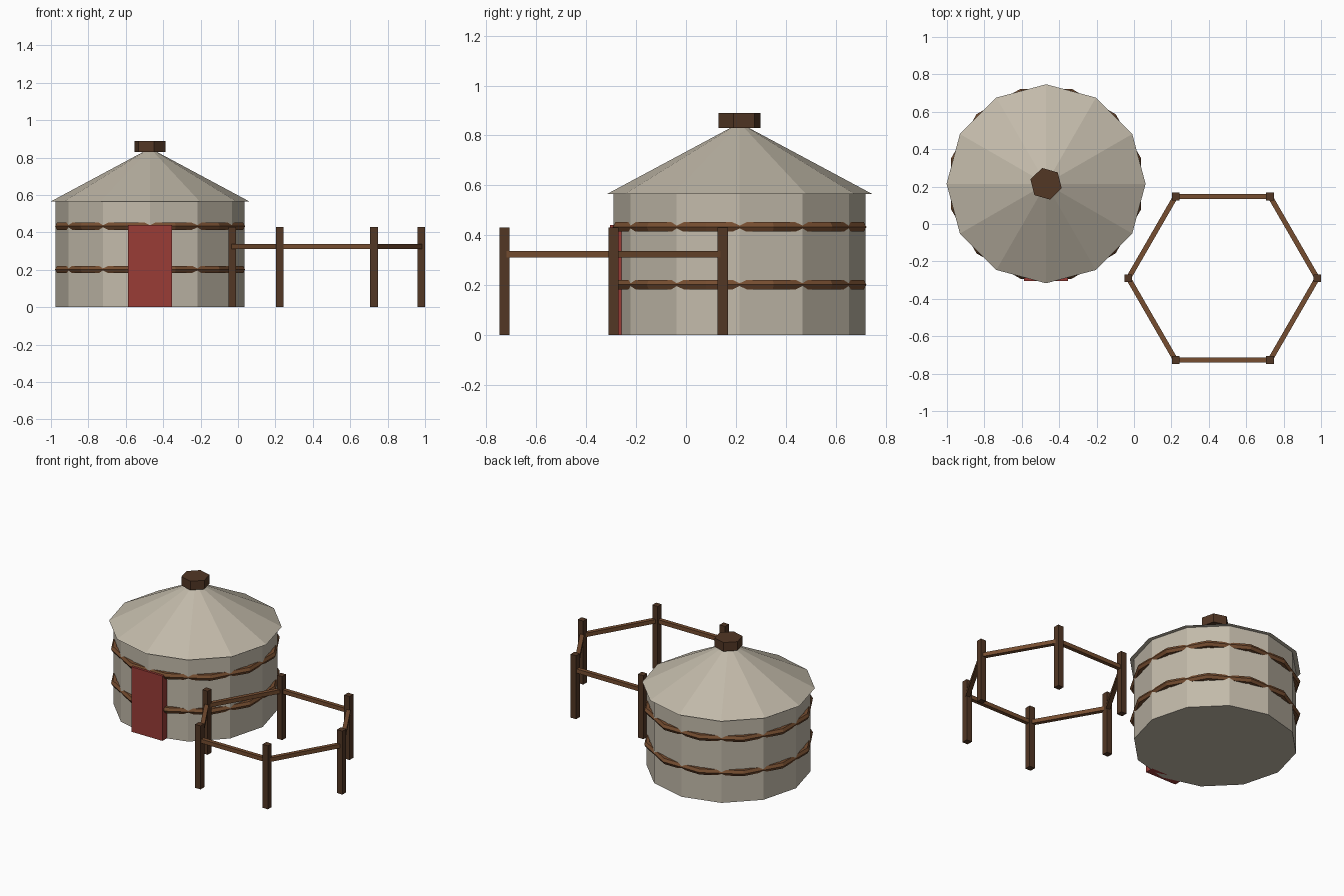
import bpy, math
from mathutils import Vector

if "Cube" in bpy.data.objects:
    bpy.data.objects.remove(bpy.data.objects["Cube"])


def material(name, rgb):
    m = bpy.data.materials.new(name)
    m.use_nodes = True
    m.diffuse_color = (*rgb, 1)
    m.node_tree.nodes["Principled BSDF"].inputs["Base Color"].default_value = (*rgb, 1)
    return m


felt = material("pale felt", (0.54, 0.49, 0.40))
dark_wood = material("dark wood", (0.085, 0.038, 0.018))
wood = material("brown wood", (0.18, 0.075, 0.03))
red = material("red paint", (0.32, 0.045, 0.037))


def finish(name, mat):
    ob = bpy.context.object
    ob.name = ob.data.name = name
    ob.data.materials.append(mat)
    return ob


def prism(name, mat, sides, r_low, r_top, z_low, z_top, turn=0):
    """Faceted drum or cone about the hut's axis, first corner at +x."""
    bpy.ops.mesh.primitive_cone_add(
        vertices=sides, radius1=r_low, radius2=r_top, depth=z_top - z_low,
        location=(HUT.x, HUT.y, (z_low + z_top) / 2),
        rotation=(0, 0, math.radians(turn)))
    return finish(name, mat)


def box(name, mat, centre, size, turn=0):
    bpy.ops.mesh.primitive_cube_add(size=1, location=centre, rotation=(0, 0, turn))
    bpy.context.object.scale = size
    return finish(name, mat)


# Hut: wall, conical roof and smoke cap
HUT = Vector((-0.47, 0.215, 0))
prism("wall", felt, 12, 0.505, 0.505, 0, 0.565)
prism("roof", felt, 12, 0.532, 0, 0.565, 0.85)
prism("smoke_cap", dark_wood, 6, 0.087, 0.087, 0.83, 0.89, turn=14)

# Bands round the wall, their corners over the middle of each wall panel
for name, z in (("lower_band", 0.202), ("upper_band", 0.433)):
    bpy.ops.mesh.primitive_torus_add(
        major_segments=12, minor_segments=6, major_radius=0.504, minor_radius=0.022,
        location=HUT + Vector((0, 0, z)), rotation=(0, 0, math.radians(15)))
    finish(name, wood)

# Door
box("door", red, (HUT.x, -0.275, 0.22), (0.234, 0.06, 0.44))

# Hexagonal pen: upright posts joined by rails
PEN = Vector((0.475, -0.29, 0))
corners = [PEN + 0.505 * Vector((math.cos(a), math.sin(a), 0))
           for a in (math.radians(60 * i) for i in range(6))]
for i, a in enumerate(corners):
    b = corners[(i + 1) % 6]
    box(f"post_{i + 1}", dark_wood, a + Vector((0, 0, 0.215)), (0.041, 0.041, 0.43))
    d = b - a
    box(f"rail_{i + 1}", wood, (a + b) / 2 + Vector((0, 0, 0.324)),
        (d.length, 0.027, 0.027), math.atan2(d.y, d.x))
